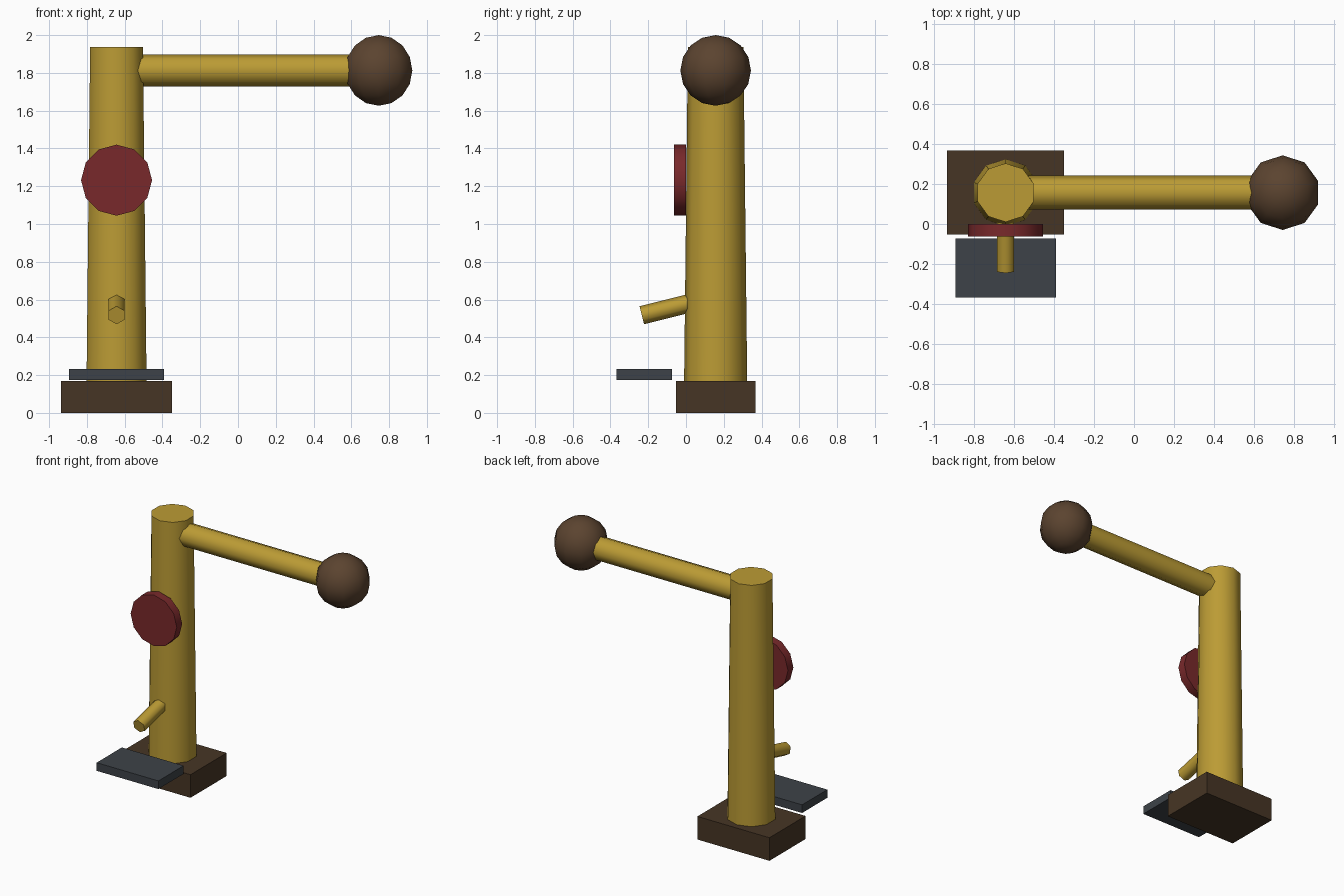
import bpy
from math import radians, pi
from mathutils import Vector

if "Cube" in bpy.data.objects:
    bpy.data.objects.remove(bpy.data.objects["Cube"])


def material(name, rgb):
    m = bpy.data.materials.new(name)
    m.diffuse_color = (*rgb, 1)
    m.use_nodes = True
    m.node_tree.nodes["Principled BSDF"].inputs["Base Color"].default_value = m.diffuse_color
    return m


brass = material("brass", (0.50, 0.33, 0.035))
wood = material("dark_wood", (0.062, 0.036, 0.018))
knob_brown = material("knob_brown", (0.105, 0.057, 0.029))
red = material("red", (0.19, 0.022, 0.024))
slate = material("slate", (0.047, 0.055, 0.065))


def finish(name, mat, smooth=0):
    ob = bpy.context.object
    ob.name = name
    ob.data.materials.append(mat)
    if smooth:
        bpy.ops.object.shade_smooth_by_angle(angle=radians(smooth))
    return ob


def box(name, lo, hi, mat):
    lo, hi = Vector(lo), Vector(hi)
    bpy.ops.mesh.primitive_cube_add(size=1, location=(lo + hi) / 2)
    bpy.context.object.scale = hi - lo
    bpy.ops.object.transform_apply(location=False, rotation=False, scale=True)
    finish(name, mat)


def rod(name, start, end, r1, r2, sides, mat):
    start, end = Vector(start), Vector(end)
    axis = end - start
    bpy.ops.mesh.primitive_cone_add(vertices=sides, radius1=r1, radius2=r2,
                                    depth=axis.length, location=(start + end) / 2)
    ob = finish(name, mat, 65)
    ob.rotation_mode = 'QUATERNION'
    ob.rotation_quaternion = Vector((0, 0, 1)).rotation_difference(axis)


CX, CY = -0.643, 0.157

# Base block and the drip plate in front of it
box("base_block", (-0.937, -0.053, 0), (-0.35, 0.367, 0.17), wood)
box("front_plate", (-0.895, -0.367, 0.173), (-0.392, -0.073, 0.233), slate)

# Tapered column with side arm
rod("column", (CX, CY, 0.17), (CX, CY, 1.938), 0.167, 0.147, 10, brass)
rod("side_arm", (CX + 0.06, CY, 1.813), (0.74, CY, 1.813), 0.085, 0.085, 8, brass)

# Round weight at the end of the arm
bpy.ops.mesh.primitive_uv_sphere_add(segments=10, ring_count=8, radius=0.187,
                                     location=(0.745, CY, 1.813))
finish("arm_knob", knob_brown, 65)

# Round badge and spout on the front
rod("front_disc", (CX, 0, 1.232), (CX, -0.063, 1.232), 0.188, 0.188, 12, red)
rod("spout", (CX, 0.05, 0.588), (CX, -0.234, 0.517), 0.049, 0.049, 6, brass)
